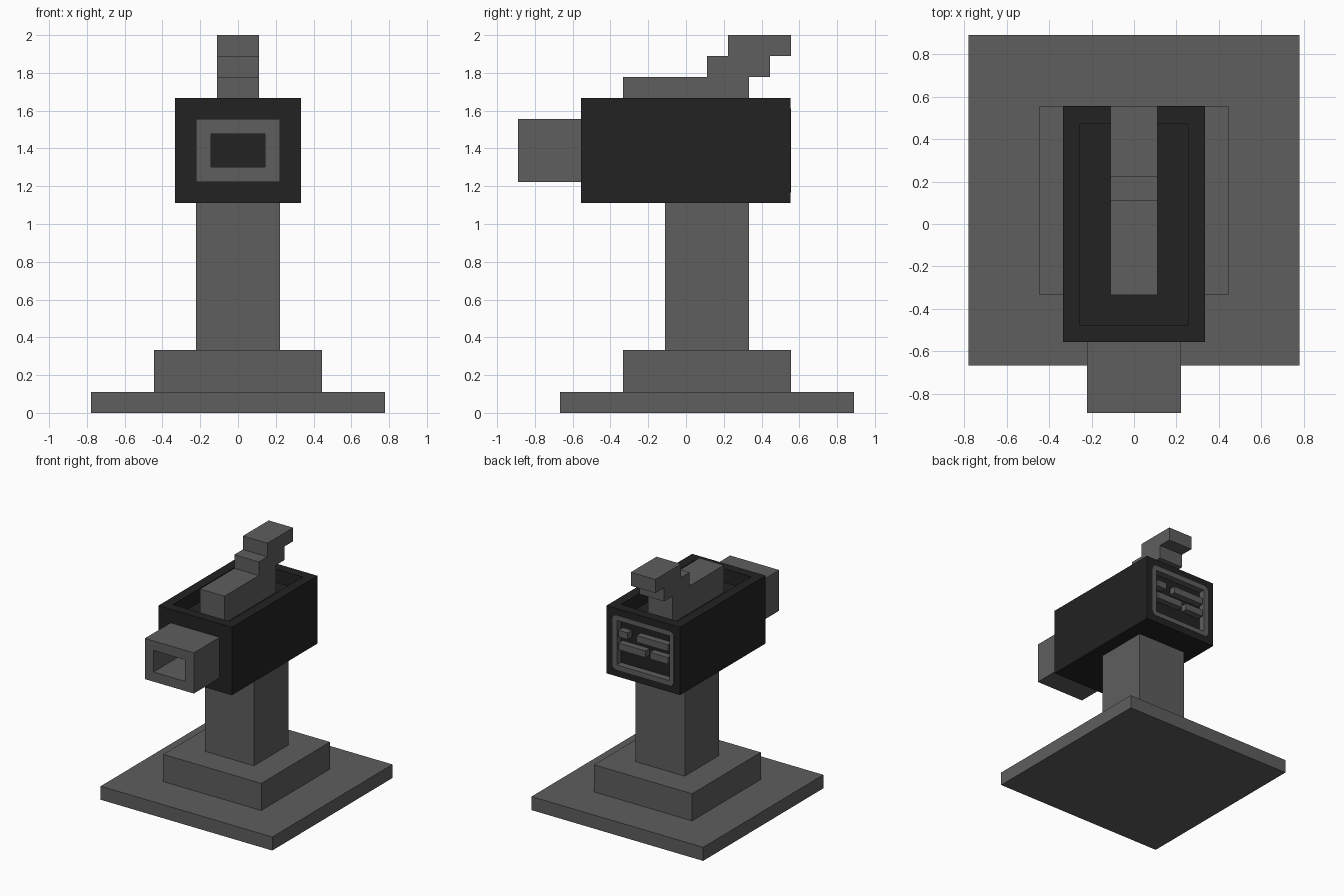
import bpy, bmesh
from mathutils import Vector

if "Cube" in bpy.data.objects:
    bpy.data.objects.remove(bpy.data.objects["Cube"])

U = 1 / 9  # grid unit of the model


def material(name, v):
    m = bpy.data.materials.new(name)
    m.diffuse_color = (v, v, v, 1)
    m.use_nodes = True
    m.node_tree.nodes["Principled BSDF"].inputs["Base Color"].default_value = m.diffuse_color
    return m


GREY = material("mid grey", 0.112)
DARK = material("near black", 0.016)


def finish(bm, name, mat):
    bmesh.ops.recalc_face_normals(bm, faces=bm.faces)
    me = bpy.data.meshes.new(name)
    bm.to_mesh(me)
    bm.free()
    me.materials.append(mat)
    ob = bpy.data.objects.new(name, me)
    bpy.context.collection.objects.link(ob)
    return ob


def add_box(bm, lo, hi):
    lo, hi = Vector(lo), Vector(hi)
    verts = bmesh.ops.create_cube(bm, size=1)["verts"]
    for v in verts:
        v.co = Vector([(lo[i] + hi[i]) / 2 + v.co[i] * (hi[i] - lo[i]) for i in range(3)])


def box(name, lo, hi, mat):
    bm = bmesh.new()
    add_box(bm, lo, hi)
    return finish(bm, name, mat)


def face_towards(bm, direction):
    return max(bm.faces, key=lambda f: f.calc_center_median().dot(Vector(direction)))


def recess(bm, direction, margin, depth, through=False):
    """Sink a rectangular pocket into the face that points in a direction."""
    d = Vector(direction)
    bm.normal_update()
    face = face_towards(bm, d)
    back = face_towards(bm, -d)
    bmesh.ops.inset_individual(bm, faces=[face], thickness=margin)
    new = bmesh.ops.extrude_discrete_faces(bm, faces=[face])["faces"][0]
    bmesh.ops.translate(bm, verts=new.verts, vec=-d * depth)
    if through:
        bmesh.ops.delete(bm, geom=[new, back], context="FACES")


# Stand: plate, step and column
box("base_plate", (-7 * U, -6 * U, 0), (7 * U, 8 * U, U), GREY)
box("base_step", (-4 * U, -3 * U, U), (4 * U, 5 * U, 3 * U), GREY)
box("column", (-2 * U, -U, 3 * U), (2 * U, 3 * U, 10 * U), GREY)

# Housing with an open tray on top and a vent pocket at the back
bm = bmesh.new()
add_box(bm, (-3 * U, -5 * U, 10 * U), (3 * U, 5 * U - 0.003, 15 * U))
recess(bm, (0, 0, 1), U, U)
recess(bm, (0, 1, 0), U - 0.005, 0.06)
finish(bm, "housing", DARK)

# Front nozzle with a hole through to the housing
bm = bmesh.new()
add_box(bm, (-2 * U, -8 * U, 11 * U), (2 * U, -5 * U, 14 * U))
recess(bm, (0, -1, 0), U, 3 * U, through=True)
finish(bm, "nozzle", GREY)

# Back vent: rounded frame and broken bars
bm = bmesh.new()
add_box(bm, (-2.5 * U, 5 * U - 0.055, 10.5 * U), (2.5 * U, 5 * U, 14.5 * U))
recess(bm, (0, 1, 0), U / 2, 0.055, through=True)
corners = [e for e in bm.edges
           if abs(e.verts[0].co.y - e.verts[1].co.y) > 0.05
           and abs(e.verts[0].co.x) > 2.4 * U]
bmesh.ops.bevel(bm, geom=corners, offset=0.035, segments=3, profile=0.5, affect="EDGES")
for x0, x1, z in ((0.14, 0.225, 1.44), (-0.225, 0.06, 1.44),
                  (-0.02, 0.225, 1.335), (-0.225, -0.06, 1.335)):
    add_box(bm, (x0, 5 * U - 0.055, z), (x1, 5 * U - 0.001, z + 0.055))
finish(bm, "vent_grille", GREY)

# Stepped lever rising from the tray
profile = [(-3, 14), (3, 14), (3, 16), (4, 16), (4, 17), (5, 17), (5, 18),
           (2, 18), (2, 17), (1, 17), (1, 16), (-3, 16)]
bm = bmesh.new()
side = bm.faces.new([bm.verts.new((-U, y * U, z * U)) for y, z in profile])
ext = bmesh.ops.extrude_face_region(bm, geom=[side])["geom"]
bmesh.ops.translate(bm, verts=[g for g in ext if isinstance(g, bmesh.types.BMVert)],
                    vec=(2 * U, 0, 0))
finish(bm, "lever", GREY)
